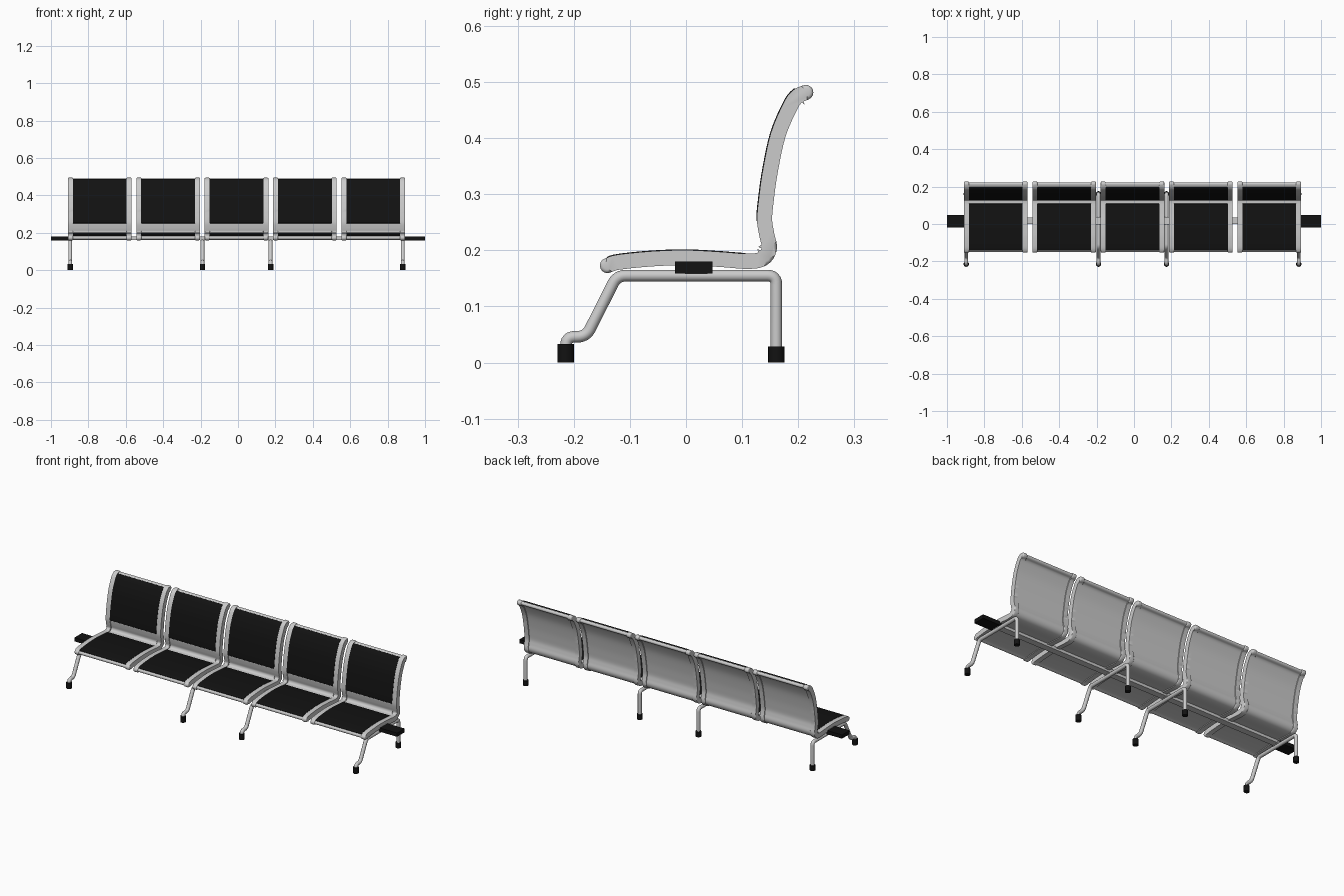
import bpy, bmesh, math
from mathutils import Vector

if "Cube" in bpy.data.objects:
    bpy.data.objects.remove(bpy.data.objects["Cube"])

CX = -0.008            # middle of the seat row
PITCH = 0.3655
black = bpy.data.materials.new("black")
black.diffuse_color = (0.006, 0.006, 0.006, 1)
black.use_nodes = True
black.node_tree.nodes["Principled BSDF"].inputs["Base Color"].default_value = black.diffuse_color


def finish(name, bm, mat=None, loc=(0, 0, 0)):
    bmesh.ops.recalc_face_normals(bm, faces=bm.faces)
    me = bpy.data.meshes.new(name)
    bm.to_mesh(me)
    bm.free()
    ob = bpy.data.objects.new(name, me)
    bpy.context.collection.objects.link(ob)
    ob.location = loc
    if mat:
        me.materials.append(mat)
    bpy.ops.object.select_all(action='DESELECT')
    ob.select_set(True)
    bpy.context.view_layer.objects.active = ob
    bpy.ops.object.shade_smooth_by_angle(angle=math.radians(35))
    return ob


def smooth(pts, n=5):
    """Catmull-Rom interpolation through the points."""
    p = [Vector(q) for q in pts]
    p = [2 * p[0] - p[1]] + p + [2 * p[-1] - p[-2]]
    out = []
    for a, b, c, d in zip(p, p[1:], p[2:], p[3:]):
        for i in range(n):
            t = i / n
            out.append(0.5 * (2 * b + (c - a) * t + (2 * a - 5 * b + 4 * c - d) * t ** 2
                              + (3 * b - a - 3 * c + d) * t ** 3))
    return out + [p[-2]]


def slab(name, path, lo, hi, x0, x1, bevel=0.0, mat=None):
    """Band along a (y, z) path between two normal offsets, with round ends."""
    tan = [(path[min(i + 1, len(path) - 1)] - path[max(i - 1, 0)]).normalized()
           for i in range(len(path))]
    nrm = [Vector((-t.y, t.x)) for t in tan]
    mid, r = (lo + hi) / 2, (hi - lo) / 2

    def cap(i, sign):
        c = path[i] + nrm[i] * mid
        return [c + r * sign * (nrm[i] * math.cos(a) + tan[i] * math.sin(a))
                for a in (math.pi * k / 8 for k in range(1, 8))]
    outline = [p + n * hi for p, n in zip(path, nrm)] + cap(-1, 1)
    outline += [p + n * lo for p, n in zip(path, nrm)][::-1] + cap(0, -1)
    bm = bmesh.new()
    a = [bm.verts.new((x0, p.x, p.y)) for p in outline]
    b = [bm.verts.new((x1, p.x, p.y)) for p in outline]
    ends = [bm.faces.new(a), bm.faces.new(b)]
    for i in range(len(a)):
        j = (i + 1) % len(a)
        bm.faces.new((a[i], a[j], b[j], b[i]))
    if bevel:
        edges = [e for f in ends for e in f.edges]
        bmesh.ops.bevel(bm, geom=edges, offset=bevel, segments=3, profile=0.5, affect='EDGES')
    return finish(name, bm, mat)


def box(name, x, y, z, mat=None):
    bm = bmesh.new()
    bmesh.ops.create_cube(bm, size=1)
    bmesh.ops.scale(bm, vec=(x[1] - x[0], y[1] - y[0], z[1] - z[0]), verts=bm.verts)
    return finish(name, bm, mat, (sum(x) / 2, sum(y) / 2, sum(z) / 2))


def rounded(pts, trim=0.016, n=6):
    """Polyline with its corners rounded."""
    p = [Vector(q) for q in pts]
    out = [p[0]]
    for a, b, c in zip(p, p[1:], p[2:]):
        s, e = b + (a - b).normalized() * trim, b + (c - b).normalized() * trim
        out += [s * (1 - t) ** 2 + b * 2 * t * (1 - t) + e * t * t
                for t in (i / n for i in range(n + 1))]
    return out + [p[-1]]


# Seat side profile (y, z), front lip to top of the back
profile = smooth([(-.14, .173), (-.12, .179), (-.06, .185), (0, .187), (.06, .184), (.112, .1805),
                  (.138, .186), (.1485, .204), (.144, .228), (.140, .255), (.143, .29), (.150, .34),
                  (.164, .405), (.185, .455), (.198, .474), (.2135, .4815)])
seat_path = [p for p in profile if p.y < 0.2 and -0.135 < p.x < 0.108]
back_path = [p for p in profile if 0.252 < p.y < 0.477]

# One seat: two rails, grey shell, black seat and back panels
parts = [
    slab("left_rail", profile, -.0135, .0135, -.170, -.143, .006),
    slab("right_rail", profile, -.0135, .0135, .143, .170, .006),
    slab("seat_shell", profile, -.009, .010, -.148, .148),
    slab("seat_pad", seat_path, .006, .0148, -.144, .144, 0, black),
    slab("back_pad", back_path, .006, .0148, -.144, .144, 0, black),
]
for i in range(5):
    x = CX + (i - 2) * PITCH
    for src in parts:
        ob = src
        if i:
            ob = src.copy()
            bpy.context.collection.objects.link(ob)
        ob.location.x = x

# Support beam and black end plates
box("support_beam", (-.92, .905), (0, .036), (.161, .179))
box("left_end_plate", (-1, -.895), (-.02, .047), (.159, .18), black)
box("right_end_plate", (.88, 1), (-.02, .047), (.159, .18), black)

# Leg frames with black feet
leg_path = rounded([(-.214, .02), (-.214, .046), (-.178, .046), (-.123, .155), (.161, .155), (.161, .02)])
for x in (-.897, -.190, .174, .881):
    cu = bpy.data.curves.new("leg_frame", 'CURVE')
    cu.dimensions = '3D'
    cu.bevel_depth = 0.0103
    cu.bevel_resolution = 4
    cu.use_fill_caps = True
    sp = cu.splines.new('POLY')
    sp.points.add(len(leg_path) - 1)
    for pt, p in zip(sp.points, leg_path):
        pt.co = (0, p.x, p.y, 1)
    leg = bpy.data.objects.new("leg_frame", cu)
    leg.location.x = x
    bpy.context.collection.objects.link(leg)
    # clamp joining the leg to the beam
    box("beam_clamp", (x - .013, x + .013), (-.002, .038), (.158, .181))
    for name, y, h in (("front_foot", -.2145, .033), ("rear_foot", .161, .029)):
        bm = bmesh.new()
        bmesh.ops.create_cone(bm, cap_ends=True, segments=20, radius1=.0145, radius2=.0145, depth=h)
        finish(name, bm, black, (x, y, h / 2))
